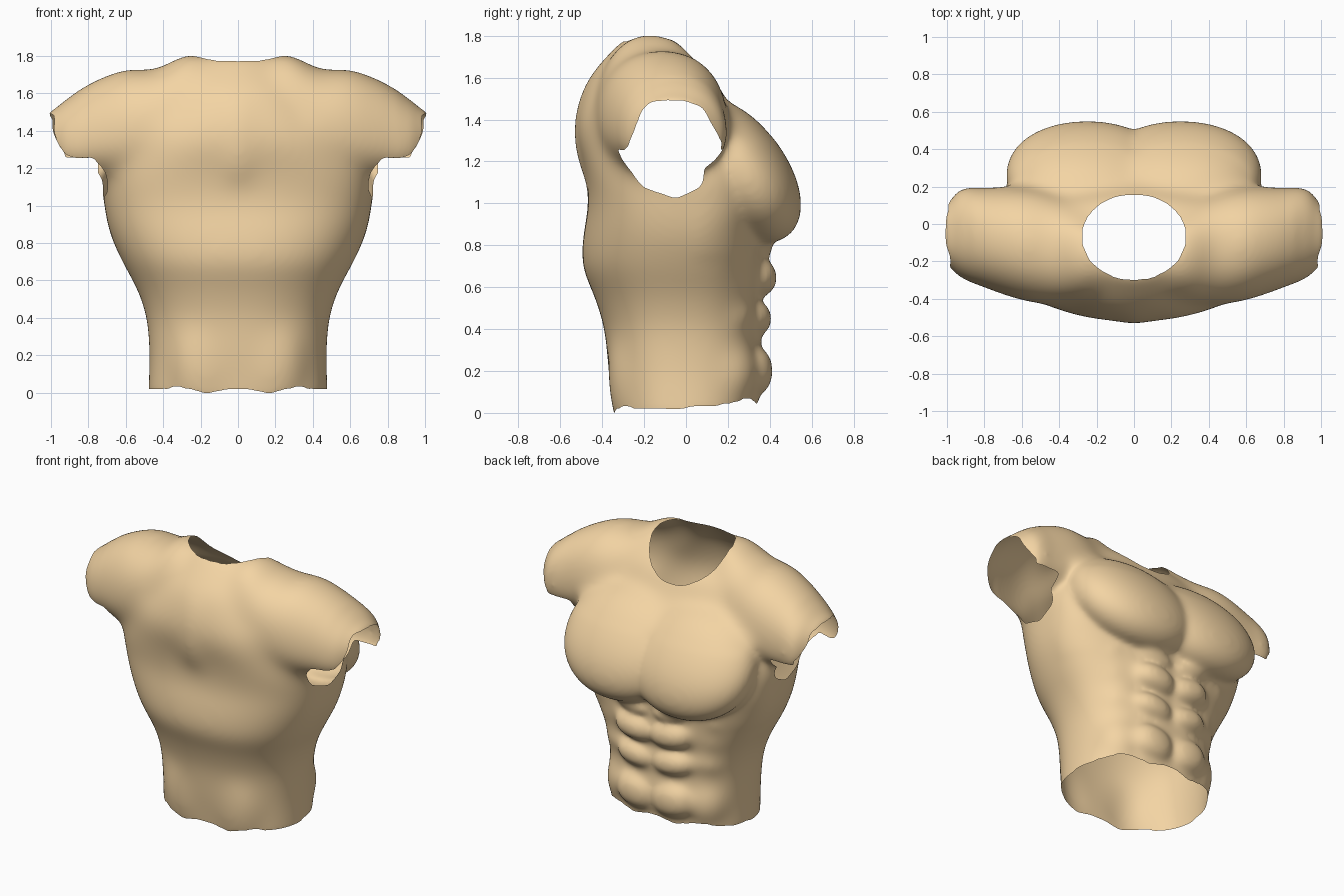
import bpy, bmesh, math
from mathutils import Vector, Matrix

if "Cube" in bpy.data.objects:
    bpy.data.objects.remove(bpy.data.objects["Cube"])

bm = bmesh.new()


def interp(keys, t):
    # smooth interpolation through rows of (t, a, b, ...)
    for i in range(len(keys) - 1):
        if t <= keys[i + 1][0] or i == len(keys) - 2:
            p0, p1, p2, p3 = (keys[max(0, min(len(keys) - 1, i + k))] for k in (-1, 0, 1, 2))
            u = (t - p1[0]) / (p2[0] - p1[0])
            return [0.5 * (2 * b + (c - a) * u + (2 * a - 5 * b + 4 * c - d) * u * u
                           + (3 * b - a - 3 * c + d) * u ** 3)
                    for a, b, c, d in zip(p0[1:], p1[1:], p2[1:], p3[1:])]


def skin(rings):
    rows = [[bm.verts.new(p) for p in r] for r in rings]
    n = len(rows[0])
    for a, b in zip(rows, rows[1:]):
        for i in range(n):
            bm.faces.new((a[i], a[(i + 1) % n], b[(i + 1) % n], b[i]))
    bm.faces.new(rows[0][::-1])
    bm.faces.new(rows[-1])


def oval(n, p):
    for i in range(n):
        a = 2 * math.pi * i / n
        c, s = math.cos(a), math.sin(a)
        r = (abs(c) ** p + abs(s) ** p) ** (-1 / p)
        yield c * r, s * r


def blob(loc, size, rot=(0, 0, 0), p=2.0):
    # mirrored pair of rounded muscle masses
    for side in (1, -1):
        vs = bmesh.ops.create_icosphere(bm, subdivisions=4, radius=1)["verts"]
        m = Matrix.Rotation(rot[2], 3, 'Z') @ Matrix.Rotation(rot[1], 3, 'Y') @ Matrix.Rotation(rot[0], 3, 'X')
        for v in vs:
            k = sum(abs(c) ** p for c in v.co) ** (-1 / p)
            q = m @ Vector([c * k * s for c, s in zip(v.co, size)]) + Vector(loc)
            v.co = (q.x * side, q.y, q.z)
        if side < 0:
            bmesh.ops.reverse_faces(bm, faces=list({f for v in vs for f in v.link_faces}))


# trunk: height, half width, front y, back y, squareness
TRUNK = [(-0.1, .485, .34, -.335, 2.4), (0.05, .48, .345, -.35, 2.4), (0.2, .475, .365, -.37, 2.4),
         (0.4, .49, .355, -.39, 2.4), (0.55, .54, .355, -.435, 2.4), (0.7, .62, .37, -.495, 2.4),
         (0.85, .685, .38, -.49, 2.5), (1.0, .715, .39, -.465, 2.8), (1.15, .725, .36, -.48, 2.9),
         (1.35, .68, .29, -.525, 2.4), (1.5, .56, .19, -.50, 2.3), (1.62, .44, .12, -.45, 2.3),
         (1.72, .33, -.02, -.365, 2.3), (1.80, .26, -.12, -.29, 2.3)]
rings = []
for i in range(61):
    z = -0.1 + 1.90 * i / 60
    w, f, b, p = interp(TRUNK, z)
    rings.append([(x * w, y * (f if y > 0 else -b), z) for x, y in oval(64, p)])
skin(rings)

# shoulders: x, centre y, half depth, top z, middle z, bottom z
ARM = [(0.08, -.17, .22, 1.74, 1.45, 1.2), (0.25, -.17, .25, 1.815, 1.45, 1.2), (0.45, -.13, .30, 1.73, 1.42, 1.16),
       (0.6, -.105, .305, 1.73, 1.38, 1.13), (0.8, -.075, .27, 1.655, 1.34, 1.14),
       (0.93, -.05, .235, 1.56, 1.33, 1.15), (1.02, -.06, .15, 1.495, 1.36, 1.24)]
for side in (1, -1):
    rings = []
    for i in range(41):
        x = 0.08 + 0.94 * i / 40
        cy, d, top, mid, bot = interp(ARM, x)
        rings.append([(x * side, cy + y * d, mid + z * (top - mid if z > 0 else mid - bot))
                      for y, z in oval(48, 2.2)])
    skin([r[::side] for r in rings])

# chest plates
blob((.25, .26, 1.155), (.435, .22, .385), (math.radians(35), 0, 0), 2.12)
# abdominal rows
for z, y, h in ((.20, .415, .13), (.45, .41, .095), (.645, .435, .10), (.79, .415, .07)):
    blob((.13, y - .14, z), (.165, .14, h), (0, math.radians(-8), 0), 2.3)
# outer abdominal and flank slips
for x, z in ((.31, .47), (.34, .63), (.38, .77)):
    blob((x, .205, z), (.14, .125, .09), (0, math.radians(20), math.radians(-35)))
blob((.29, .15, .19), (.16, .19, .20))
# upper back ridge, shoulder blades, lower back columns
blob((0, -.30, 1.34), (.20, .24, .36))
blob((.30, -.27, 1.34), (.30, .20, .26))
blob((.17, -.19, .20), (.22, .185, .40))
bmesh.ops.recalc_face_normals(bm, faces=bm.faces)

mesh = bpy.data.meshes.new("torso_masses")
bm.to_mesh(mesh)
bm.free()
masses = bpy.data.objects.new("torso_masses", mesh)
bpy.context.collection.objects.link(masses)
mod = masses.modifiers.new("fuse", 'REMESH')
mod.mode = 'VOXEL'
mod.voxel_size = 0.013
dg = bpy.context.evaluated_depsgraph_get()
skin_mesh = bpy.data.meshes.new_from_object(masses.evaluated_get(dg))
bpy.data.objects.remove(masses)

# soften the fused skin, more on the back, shoulders and flanks
bm = bmesh.new()
bm.from_mesh(skin_mesh)


def soften(verts, n):
    for _ in range(n):
        bmesh.ops.smooth_vert(bm, verts=verts, factor=0.5, use_axis_x=True, use_axis_y=True, use_axis_z=True)


soften([v for v in bm.verts if abs(v.co.x) < .85 and
        (v.co.y < .05 or v.co.z > 1.3 or (abs(v.co.x) > .27 and v.co.z < .75))], 70)
soften(bm.verts, 22)

# outline of the arm opening in y, z
HOLE = [(-.17, 1.48), (-.09, 1.49), (.0, 1.485), (.08, 1.45), (.17, 1.28), (.08, 1.16), (.07, 1.09),
        (-.05, 1.03), (-.2, 1.08), (-.31, 1.22), (-.27, 1.27), (-.21, 1.44)]


def in_hole(y, z):
    hit = False
    for (y1, z1), (y2, z2) in zip(HOLE, HOLE[1:] + HOLE[:1]):
        if (z1 > z) != (z2 > z) and y < y1 + (z - z1) * (y2 - y1) / (z2 - z1):
            hit = not hit
    return hit


def removed(p):
    neck = p.z > 1.3 and (p.x / .27) ** 2 + ((p.y + .07) / .225) ** 2 < 1
    waist = p.z < .03 + .07 * p.y + .012 * math.cos(p.x * 20)
    arm = abs(p.x) > .55 and (in_hole(p.y, p.z) or (abs(p.x) > .76 and p.z < 1.25))
    return neck or waist or arm


# open the neck, arms and waist, keep the one main shell
bmesh.ops.delete(bm, geom=[v for v in bm.verts if removed(v.co)], context='VERTS')
seen, best = set(), []
for v in bm.verts:
    if v not in seen:
        part, stack = [], [v]
        seen.add(v)
        while stack:
            a = stack.pop()
            part.append(a)
            for e in a.link_edges:
                o = e.other_vert(a)
                if o not in seen:
                    seen.add(o)
                    stack.append(o)
        if len(part) > len(best):
            best = part
keep = set(best)
bmesh.ops.delete(bm, geom=[v for v in bm.verts if v not in keep], context='VERTS')

# even out the rims
for _ in range(6):
    new = {}
    for v in bm.verts:
        nb = [e.other_vert(v).co for e in v.link_edges if e.is_boundary]
        if len(nb) == 2:
            new[v] = v.co * .5 + (nb[0] + nb[1]) * .25
    for v, co in new.items():
        v.co = co
for f in bm.faces:
    f.smooth = True
bm.to_mesh(skin_mesh)
bm.free()

skin_mesh.name = "muscle_torso"
torso = bpy.data.objects.new("muscle_torso", skin_mesh)
bpy.context.collection.objects.link(torso)
mat = bpy.data.materials.new("tan")
mat.diffuse_color = (0.90, 0.66, 0.37, 1)
mat.use_nodes = True
mat.node_tree.nodes["Principled BSDF"].inputs["Base Color"].default_value = mat.diffuse_color
skin_mesh.materials.clear()
skin_mesh.materials.append(mat)
